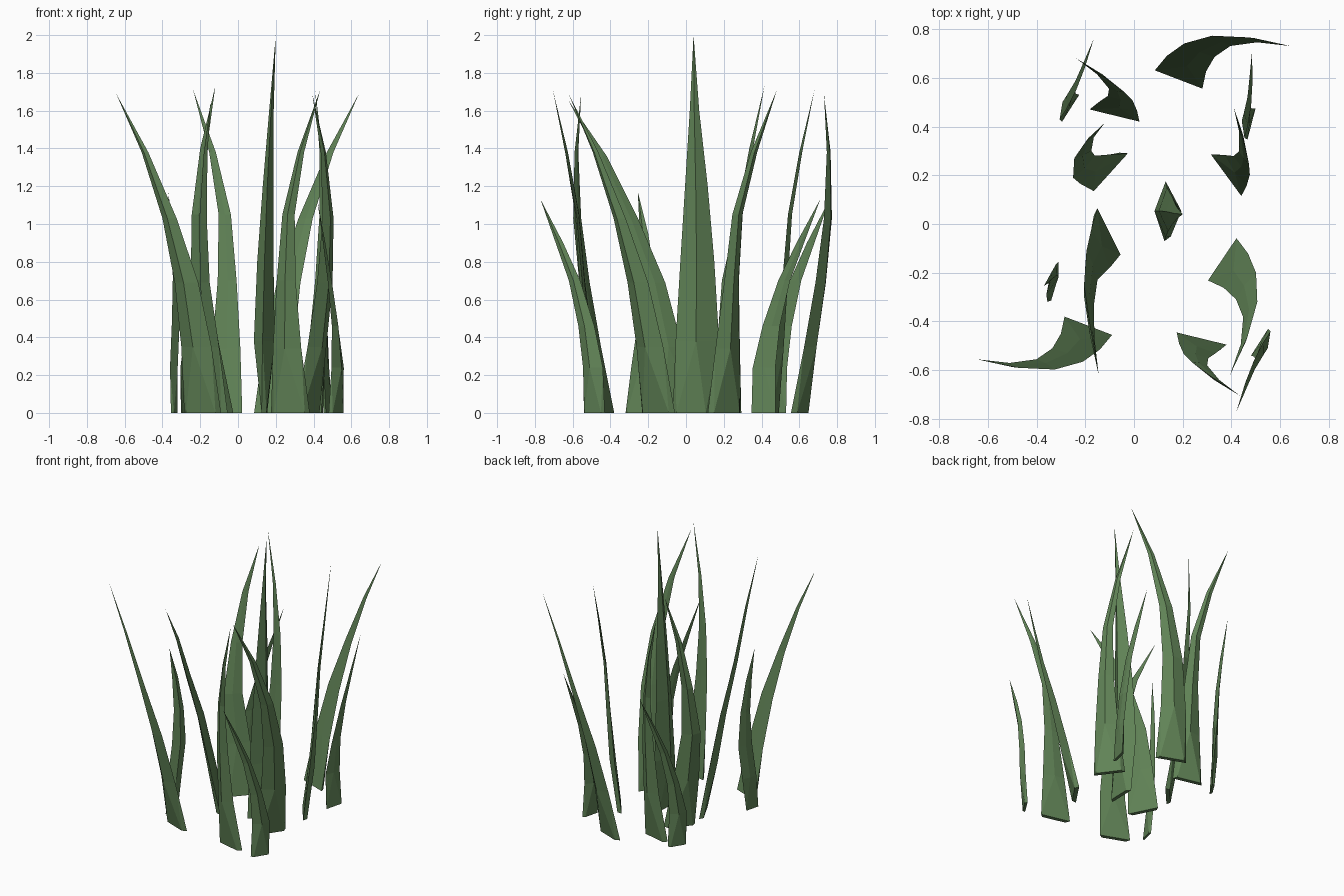
import bpy, bmesh, math
from mathutils import Vector, Matrix

if "Cube" in bpy.data.objects:
    bpy.data.objects.remove(bpy.data.objects["Cube"])

green = bpy.data.materials.new("grass_green")
green.diffuse_color = (0.12, 0.23, 0.095, 1)
green.use_nodes = True
green.node_tree.nodes["Principled BSDF"].inputs["Base Color"].default_value = green.diffuse_color


def blade_mesh(name, stations, tip, front=0.22, back=0.05, side=1):
    """Stations are (z, left x, left y, right x, right y), ridged front and back, closing at the tip."""
    bm = bmesh.new()
    rings = []
    for i, (z, lx, ly, rx, ry) in enumerate(stations):
        l, r = Vector((lx, ly, z)), Vector((rx, ry, z))
        d = r - l
        n = Vector((d.y, -d.x, 0)) * side
        if i == 0:      # thin flat foot
            pts = [l, l + d * 0.1 + n * 0.13, r - d * 0.1 + n * 0.13, r]
        else:
            m = l + d * 0.47
            pts = [l, m + n * front, r, m - n * back]
        rings.append([bm.verts.new(p) for p in pts])
    # foot and the triangular facets above it
    l0, a, b, r0 = rings[0]
    l1, f1, r1, b1 = rings[1]
    for f in ((l0, a, b, r0), (a, b, f1), (l0, a, l1), (a, f1, l1),
              (b, r0, r1), (b, r1, f1), (l0, b1, r0), (l0, l1, b1), (r0, b1, r1)):
        bm.faces.new(f)
    # body
    for p, q in zip(rings[1:], rings[2:]):
        for k in range(4):
            j = (k + 1) % 4
            bm.faces.new((p[k], p[j], q[j], q[k]))
    # point
    t = bm.verts.new(tip)
    for k in range(4):
        bm.faces.new((rings[-1][k], rings[-1][(k + 1) % 4], t))
    bmesh.ops.recalc_face_normals(bm, faces=bm.faces)
    me = bpy.data.meshes.new(name)
    bm.to_mesh(me)
    bm.free()
    me.materials.append(green)
    return me


def place(name, mesh, pivot=(0, 0), at=None, turn=0):
    """Place a blade, turned about its foot centre and moved to a new foot centre."""
    ob = bpy.data.objects.new(name, mesh.copy())
    bpy.context.collection.objects.link(ob)
    at = at or pivot
    ob.data.transform(Matrix.Translation((*at, 0)) @ Matrix.Rotation(math.radians(turn), 4, 'Z')
                      @ Matrix.Translation((-pivot[0], -pivot[1], 0)))


# wide blades that bend far outwards
wide = blade_mesh("wide_blade", [
    (0, -.285, -.38, -.09, -.455), (.35, -.30, -.45, -.14, -.515),
    (.69, -.335, -.51, -.21, -.565), (1.03, -.40, -.555, -.325, -.597),
    (1.38, -.51, -.57, -.475, -.59)], (-.645, -.555, 1.69))
foot = (-.1875, -.4175)
place("wide_blade_left", wide, foot)
place("wide_blade_back", wide, foot, (.183, .593), 180)
place("wide_blade_right", wide, foot, (.362, -.145), 77)

# upright blades that bend near the top
upright = blade_mesh("upright_blade", [
    (0, .175, -.445, .38, -.495), (.34, .185, -.49, .335, -.53),
    (.7, .205, -.535, .305, -.55), (1.05, .235, -.565, .30, -.58),
    (1.38, .315, -.625, .35, -.64)], (.435, -.705, 1.71))
foot = (.2775, -.47)
place("upright_blade_front", upright, foot)
place("upright_blade_back", upright, foot, (-.08, .445), 180)
place("upright_blade_right", upright, foot, (.378, .2), 140)

# short blades
short = blade_mesh("short_blade", [
    (0, .48, -.54, .55, -.43), (.24, .495, -.545, .56, -.44),
    (.46, .497, -.57, .53, -.485), (.7, .475, -.62, .492, -.56),
    (.9, .45, -.69, .457, -.65)], (.42, -.77, 1.13))
foot = (.515, -.485)
place("short_blade_front", short, foot)
place("short_blade_back_left", short, foot, (-.26, .475), 180)
place("short_blade_back_right", short, foot, (.482, .41), 198)

# single blades
place("short_blade_left", blade_mesh("short_left", [
    (0, -.355, -.32, -.33, -.22), (.24, -.36, -.29, -.325, -.18),
    (.48, -.35, -.255, -.31, -.155), (.72, -.345, -.24, -.32, -.165),
    (.95, -.355, -.245, -.34, -.20)], (-.37, -.255, 1.17)))

place("left_back_blade", blade_mesh("left_back", [
    (0, -.165, .135, -.025, .29), (.36, -.22, .165, -.10, .285),
    (.7, -.25, .19, -.16, .28), (1.05, -.245, .27, -.175, .30),
    (1.4, -.20, .335, -.165, .355)], (-.12, .415, 1.73), side=-1))

place("left_front_blade", blade_mesh("left_front", [
    (0, -.15, .065, -.055, -.125), (.35, -.175, -.02, -.10, -.18),
    (.69, -.195, -.11, -.15, -.23), (1.02, -.205, -.25, -.165, -.335),
    (1.36, -.18, -.42, -.162, -.47)], (-.145, -.62, 1.65)))

place("centre_blade", blade_mesh("centre", [
    (0, .125, -.07, .13, .125), (.38, .13, -.055, .13, .175),
    (.8, .14, -.03, .135, .15), (1.2, .155, -.005, .155, .115),
    (1.6, .175, .02, .175, .07)], (.2, .04, 2.0), front=.28, back=.2))
